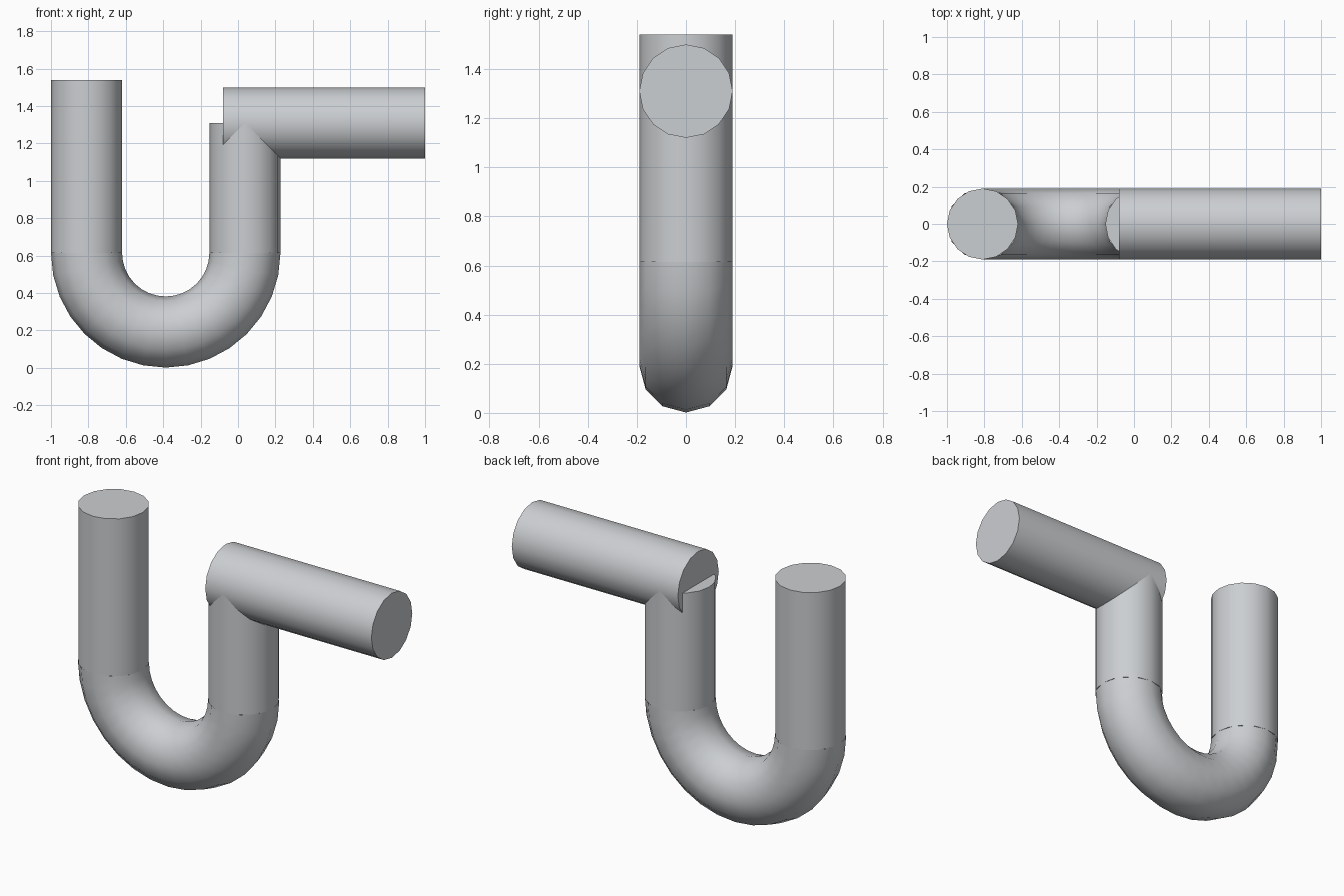
import bpy, bmesh
from math import pi, radians
from mathutils import Vector, Matrix

default = bpy.data.objects.get("Cube")
if default:
    bpy.data.objects.remove(default, do_unlink=True)

RADIUS = 0.19
INLET_X, OUTLET_X = -0.81, 0.037
SEAM_Z, OUTLET_Z = 0.615, 1.31

grey = bpy.data.materials.new("pipe_grey")
grey.use_nodes = True
colour = (0.6, 0.62, 0.64, 1)
grey.diffuse_color = colour
grey.node_tree.nodes["Principled BSDF"].inputs["Base Color"].default_value = colour


def finish(name, bm):
    bmesh.ops.recalc_face_normals(bm, faces=bm.faces)
    mesh = bpy.data.meshes.new(name)
    bm.to_mesh(mesh)
    bm.free()
    mesh.materials.append(grey)
    obj = bpy.data.objects.new(name, mesh)
    bpy.context.collection.objects.link(obj)
    bpy.ops.object.select_all(action='DESELECT')
    obj.select_set(True)
    bpy.context.view_layer.objects.active = obj
    bpy.ops.object.shade_smooth_by_angle(angle=radians(40))
    return obj


def straight_pipe(name, start, end):
    """Closed cylinder between two points."""
    start, end = Vector(start), Vector(end)
    axis = end - start
    turn = Matrix.Rotation(pi / 2, 4, 'Y') if axis.x else Matrix()
    bm = bmesh.new()
    bmesh.ops.create_cone(bm, cap_ends=True, segments=16, radius1=RADIUS,
                          radius2=RADIUS, depth=axis.length,
                          matrix=Matrix.Translation((start + end) / 2) @ turn)
    return finish(name, bm)


# Upright and horizontal straight runs
straight_pipe("inlet_pipe", (INLET_X, 0, SEAM_Z), (INLET_X, 0, 1.54))
straight_pipe("outlet_riser", (OUTLET_X, 0, SEAM_Z), (OUTLET_X, 0, OUTLET_Z))
straight_pipe("outlet_pipe", (-0.08, 0, OUTLET_Z), (1, 0, OUTLET_Z))

# U bend: a twelve-sided ring swept through half a turn below the seam
bm = bmesh.new()
ring = bmesh.ops.create_circle(bm, segments=12, radius=RADIUS,
                               matrix=Matrix.Translation((INLET_X, 0, SEAM_Z)))
bmesh.ops.spin(bm, geom=ring["verts"] + bm.edges[:], axis=(0, -1, 0), angle=pi,
               steps=16, cent=((INLET_X + OUTLET_X) / 2, 0, SEAM_Z))
finish("u_bend", bm)
